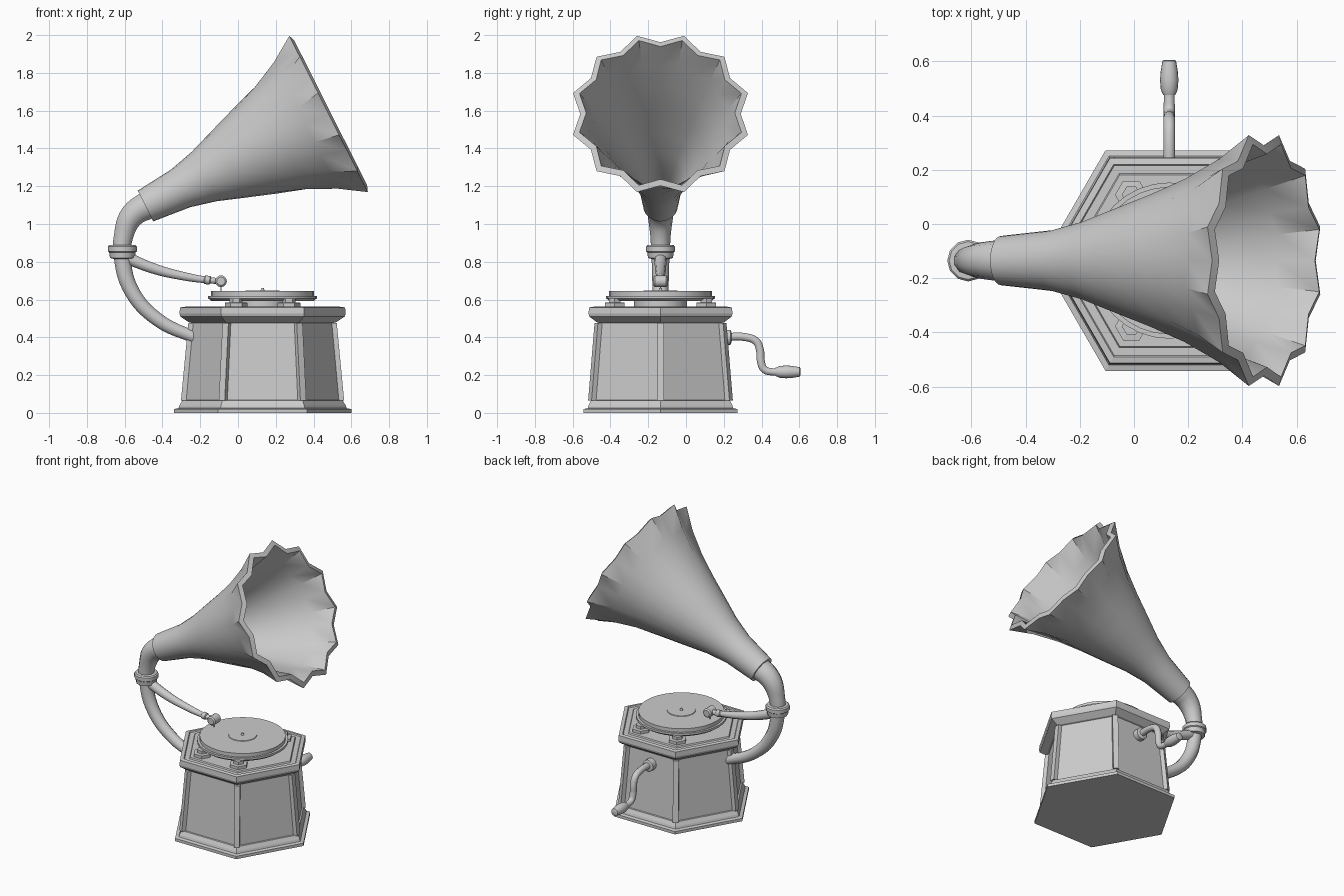
import bpy, bmesh, math
from mathutils import Matrix, Vector

if "Cube" in bpy.data.objects:
    bpy.data.objects.remove(bpy.data.objects["Cube"])

CX, CY = 0.13, -0.135          # axis of the hexagonal case
AXIS = Matrix.Translation((CX, CY, 0))


def finish(name, bm, angle=35):
    bmesh.ops.recalc_face_normals(bm, faces=bm.faces)
    me = bpy.data.meshes.new(name)
    bm.to_mesh(me)
    bm.free()
    ob = bpy.data.objects.new(name, me)
    bpy.context.collection.objects.link(ob)
    if angle:
        bpy.ops.object.select_all(action='DESELECT')
        ob.select_set(True)
        bpy.context.view_layer.objects.active = ob
        bpy.ops.object.shade_smooth_by_angle(angle=math.radians(angle))
    return ob


def lathe(name, profile, n, mat=AXIS, angle=35):
    """Spin (radius, height[, radius of odd corners]) with n sides; capped ends."""
    bm = bmesh.new()
    rings = []
    for p in profile:
        ring = []
        for k in range(n):
            r = p[-1] if len(p) == 3 and k % 2 else p[0]
            a = 2 * math.pi * k / n
            ring.append(bm.verts.new(mat @ Vector((r * math.cos(a), r * math.sin(a), p[1]))))
        rings.append(ring)
    for lo, hi in zip(rings, rings[1:]):
        for k in range(n):
            j = (k + 1) % n
            bm.faces.new((lo[k], lo[j], hi[j], hi[k]))
    bm.faces.new(rings[0][::-1])
    bm.faces.new(rings[-1])
    return finish(name, bm, angle)


def tube(name, pts):
    """Smooth round tube through (x, y, z, radius) points."""
    cu = bpy.data.curves.new(name, 'CURVE')
    cu.dimensions = '3D'
    cu.bevel_depth = 1
    cu.bevel_resolution = 3
    cu.resolution_u = 6
    cu.use_fill_caps = True
    sp = cu.splines.new('BEZIER')
    sp.bezier_points.add(len(pts) - 1)
    for bp, (x, y, z, r) in zip(sp.bezier_points, pts):
        bp.co = (x, y, z)
        bp.radius = r
        bp.handle_left_type = bp.handle_right_type = 'AUTO'
    tmp = bpy.data.objects.new(name + "_path", cu)
    bpy.context.collection.objects.link(tmp)
    bpy.context.view_layer.update()
    me = bpy.data.meshes.new_from_object(tmp.evaluated_get(bpy.context.evaluated_depsgraph_get()))
    bpy.data.objects.remove(tmp)
    bm = bmesh.new()
    bm.from_mesh(me)
    return finish(name, bm, 50)


# Hexagonal case: plinth, body and lid
lathe("plinth", [(0.47, 0), (0.47, 0.02), (0.445, 0.025), (0.44, 0.04), (0.425, 0.065), (0.40, 0.07)], 6, angle=0)
lathe("body", [(0.415, 0.06), (0.375, 0.50)], 6, angle=0)
lathe("lid", [(0.37, 0.475), (0.39, 0.48), (0.435, 0.51), (0.44, 0.525), (0.437, 0.558),
              (0.41, 0.562), (0.405, 0.555), (0.37, 0.555), (0.365, 0.563)], 6, angle=0)

# Corner posts
for i in range(6):
    rot = AXIS @ Matrix.Rotation(math.radians(60 * i), 4, 'Z')
    bm = bmesh.new()
    bmesh.ops.create_cube(bm, size=1)
    for v in bm.verts:
        top = v.co.z > 0
        outer = 0.393 if top else 0.432
        v.co = rot @ Vector((outer if v.co.x > 0 else outer - 0.06,
                             math.copysign(0.018, v.co.y), 0.475 if top else 0.065))
    finish(f"corner_post_{i + 1}", bm, 0)

# Turntable with supports, platter, record and spindle
for i, a in enumerate((60, 120, 240, 300)):
    m = AXIS @ Matrix.Rotation(math.radians(a), 4, 'Z') @ Matrix.Translation((0.28, 0, 0))
    lathe(f"support_pad_{i + 1}", [(0.06, 0.555), (0.06, 0.583), (0.035, 0.585), (0.035, 0.605)], 6, m, 0)
lathe("turntable_hub", [(0.14, 0.555), (0.14, 0.605)], 24)
lathe("platter", [(0.27, 0.592), (0.28, 0.602), (0.288, 0.605), (0.288, 0.62), (0.27, 0.62)], 32)
lathe("record", [(0.272, 0.615), (0.272, 0.645), (0.09, 0.645), (0.088, 0.649), (0.01, 0.649),
                 (0.006, 0.662)], 32)

# Curved neck from the case to the horn, with a collar
tube("neck", [(-0.22, CY, 0.395, 0.033), (-0.42, CY, 0.49, 0.038), (-0.56, CY, 0.64, 0.042),
              (-0.612, CY, 0.82, 0.047), (-0.605, CY, 0.94, 0.054), (-0.56, CY, 1.045, 0.068),
              (-0.46, CY, 1.11, 0.08)])
lathe("neck_collar", [(0.045, 0.815), (0.066, 0.82), (0.07, 0.85), (0.077, 0.855), (0.077, 0.88),
                      (0.07, 0.888), (0.05, 0.89)], 12, Matrix.Translation((-0.612, CY, 0)))

# Scalloped horn: outer wall, slanted lip, inner wall
outer = [(0.091, 0), (0.112, 0.21), (0.147, 0.35), (0.197, 0.49), (0.253, 0.65),
         (0.302, 0.80, 0.312), (0.36, 0.95, 0.388), (0.425, 1.085, 0.479)]
inner = [(p[0] - 0.014, p[1] + 0.01) + tuple(r - 0.014 for r in p[2:]) for p in outer[-2::-1]]
lip = [(0.393, 1.098, 0.444)]
tilt = Matrix.Translation((-0.49, CY, 1.095)) @ Matrix.Rotation(math.radians(63.3), 4, 'Y')
lathe("horn", outer + lip + inner, 24, tilt, 40)

# Tone arm, sound box and needle
tube("tone_arm", [(-0.60, CY, 0.825, 0.034), (-0.44, CY, 0.762, 0.029), (-0.28, CY, 0.722, 0.023),
                  (-0.16, CY, 0.703, 0.018), (-0.09, CY, 0.697, 0.016)])
arm = Matrix.Translation((-0.16, CY, 0.703)) @ Matrix.Rotation(math.radians(97), 4, 'Y')
lathe("arm_ring", [(0.018, -0.02), (0.023, -0.015), (0.023, 0.01), (0.018, 0.015)], 12, arm)
face_y = Matrix.Rotation(math.radians(-90), 4, 'X')
lathe("sound_box", [(0.022, -0.038), (0.031, -0.03), (0.031, 0.03), (0.022, 0.038)], 16,
      Matrix.Translation((-0.09, CY, 0.697)) @ face_y)
lathe("needle", [(0.002, 0.645), (0.005, 0.69)], 8, Matrix.Translation((-0.09, CY, 0)))

# Crank on the +y side
lathe("crank_flange", [(0.04, 0.18), (0.04, 0.235), (0.03, 0.24)], 16,
      Matrix.Translation((CX, 0, 0.40)) @ face_y)
tube("crank_rod", [(CX, 0.19, 0.40, 0.022), (CX, 0.32, 0.40, 0.022), (CX, 0.372, 0.378, 0.022),
                   (CX, 0.392, 0.33, 0.022), (CX, 0.397, 0.27, 0.022), (CX, 0.415, 0.23, 0.021),
                   (CX, 0.46, 0.217, 0.02), (CX, 0.50, 0.217, 0.02)])
lathe("crank_handle", [(0.022, 0.475), (0.031, 0.495), (0.034, 0.53), (0.032, 0.56), (0.027, 0.59),
                       (0.025, 0.602), (0.02, 0.605)], 16, Matrix.Translation((CX, 0, 0.217)) @ face_y)
